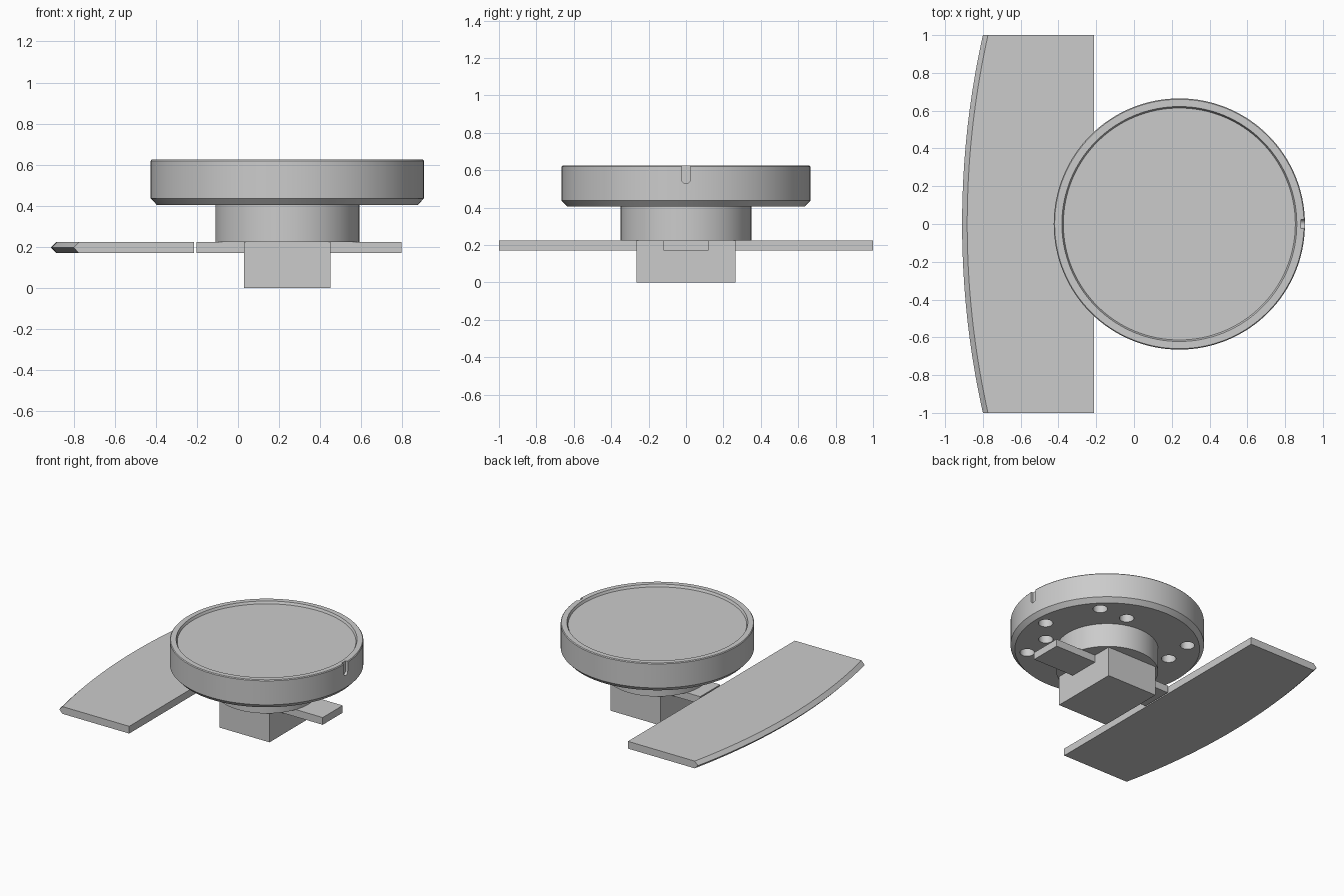
import bpy, bmesh, math
from math import sin, cos, pi, radians

if "Cube" in bpy.data.objects:
    bpy.data.objects.remove(bpy.data.objects["Cube"])

CX = 0.24   # axis of the round parts


def finish(name, bm, smooth=False):
    bmesh.ops.recalc_face_normals(bm, faces=bm.faces)
    me = bpy.data.meshes.new(name)
    bm.to_mesh(me)
    bm.free()
    ob = bpy.data.objects.new(name, me)
    bpy.context.collection.objects.link(ob)
    if smooth:
        smooth_by_angle(ob)
    return ob


def smooth_by_angle(ob):
    bpy.ops.object.select_all(action='DESELECT')
    ob.select_set(True)
    bpy.context.view_layer.objects.active = ob
    bpy.ops.object.shade_smooth_by_angle(angle=radians(30))


def loft(name, rings, smooth=False):
    """Skin a stack of equal-length closed rings and cap both ends."""
    bm = bmesh.new()
    vs = [[bm.verts.new(p) for p in ring] for ring in rings]
    n = len(vs[0])
    for a, b in zip(vs, vs[1:]):
        for i in range(n):
            j = (i + 1) % n
            bm.faces.new((a[i], a[j], b[j], b[i]))
    bm.faces.new(vs[0])
    bm.faces.new(vs[-1])
    return finish(name, bm, smooth)


def lathe(name, profile, cx=CX, cy=0, n=128, smooth=True):
    return loft(name, [[(cx + r * cos(2 * pi * i / n), cy + r * sin(2 * pi * i / n), z)
                        for i in range(n)] for r, z in profile], smooth)


def box(name, x, y, z):
    return loft(name, [[(x[0], y[0], h), (x[1], y[0], h), (x[1], y[1], h), (x[0], y[1], h)]
                       for h in z])


def cut(ob, cutter):
    cutter.hide_render = True
    m = ob.modifiers.new("cut", 'BOOLEAN')
    m.operation = 'DIFFERENCE'
    m.solver = 'EXACT'
    m.object = cutter
    bpy.context.view_layer.objects.active = ob
    bpy.ops.object.modifier_apply(modifier=m.name)
    bpy.data.objects.remove(cutter)


# Round head: chamfered underside, shallow recess in the top
disc = lathe("round_head", [(0.635, 0.405), (0.665, 0.437), (0.665, 0.619), (0.66, 0.625),
                            (0.622, 0.625), (0.614, 0.607)], smooth=False)

# Bolt holes in the underside: outer circle plus a pin hole, and inner circle
holes = [(0.553, a) for a in (0, 45, 135, 225, 315)]
holes += [(0.443, a) for a in (67.5, 157.5, 247.5, 337.5)]
for r, a in holes:
    a = radians(a)
    cut(disc, lathe("hole_cutter", [(0.05, 0.3), (0.05, 0.52)],
                    CX + r * cos(a), r * sin(a), 32, False))

# Round-ended index notch on the rim
w = 0.024
notch = [(w, 0.7)] + [(w * cos(t), 0.552 + w * sin(t))
                      for t in (-pi * i / 12 for i in range(13))] + [(-w, 0.7)]
cut(disc, loft("notch_cutter", [[(x, y, z) for y, z in notch] for x in (0.885, 1.0)]))
smooth_by_angle(disc)

# Stem below the head
lathe("hub", [(0.35, 0.225), (0.35, 0.405)])

# Block and cross bar under the hub
box("base_block", (0.03, 0.45), (-0.265, 0.265), (0, 0.225))
box("cross_bar", (-0.203, 0.795), (-0.12, 0.12), (0.17, 0.225))

# Side plate with a bowed, pointed outer edge
sections = []
for i in range(49):
    y = -1 + i / 24
    R = 4.6
    tip = -0.91 + R - math.sqrt(R * R - y * y)
    sections.append([(-0.213, y, 0.17), (-0.213, y, 0.225), (tip + 0.027, y, 0.225),
                     (tip, y, 0.1975), (tip + 0.027, y, 0.17)])
loft("side_plate", sections, True)
